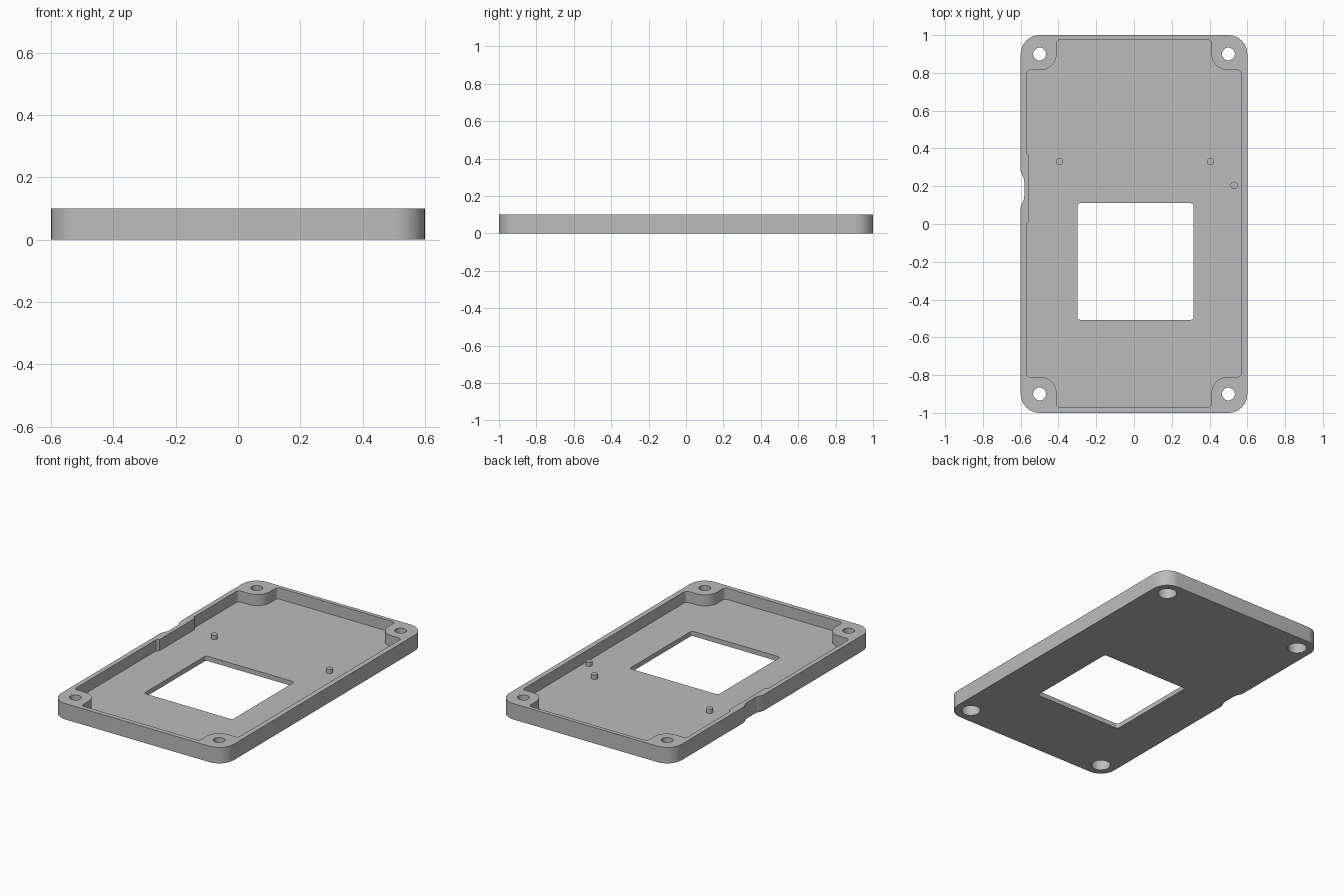
import bpy, bmesh, math
from mathutils import Vector

old = bpy.data.objects.get("Cube")
if old:
    bpy.data.objects.remove(old, do_unlink=True)

grey = bpy.data.materials.new("matte grey")
grey.use_nodes = True
colour = (0.5, 0.5, 0.5, 1)
grey.diffuse_color = colour
grey.node_tree.nodes["Principled BSDF"].inputs["Base Color"].default_value = colour


def rounded(corners, steps=8):
    """Turn (x, y, radius) corners into a loop with rounded corners."""
    loop = []
    for i, (x, y, r) in enumerate(corners):
        p = Vector((x, y))
        if r == 0:
            loop.append(p)
            continue
        a = (Vector(corners[i - 1][:2]) - p).normalized()
        b = (Vector(corners[(i + 1) % len(corners)][:2]) - p).normalized()
        half = a.angle(b) / 2
        centre = p + (a + b).normalized() * r / math.sin(half)
        start = p + a * r / math.tan(half) - centre
        end = p + b * r / math.tan(half) - centre
        sweep = start.angle_signed(end)
        for k in range(steps + 1):
            t = -sweep * k / steps
            c, s = math.cos(t), math.sin(t)
            loop.append(centre + Vector((start.x * c - start.y * s,
                                         start.x * s + start.y * c)))
    return loop


def circle(x, y, r, n=32):
    return [Vector((x + r * math.cos(math.tau * k / n),
                    y + r * math.sin(math.tau * k / n))) for k in range(n)]


def prism(name, loop, z0, z1):
    bm = bmesh.new()
    face = bm.faces.new([bm.verts.new((p.x, p.y, z0)) for p in loop])
    top = bmesh.ops.extrude_face_region(bm, geom=[face])["geom"]
    bmesh.ops.translate(bm, vec=(0, 0, z1 - z0),
                        verts=[g for g in top if isinstance(g, bmesh.types.BMVert)])
    bmesh.ops.recalc_face_normals(bm, faces=bm.faces)
    mesh = bpy.data.meshes.new(name)
    bm.to_mesh(mesh)
    bm.free()
    mesh.materials.append(grey)
    ob = bpy.data.objects.new(name, mesh)
    bpy.context.collection.objects.link(ob)
    return ob


def smooth(ob):
    bpy.ops.object.select_all(action="DESELECT")
    ob.select_set(True)
    bpy.context.view_layer.objects.active = ob
    bpy.ops.object.shade_smooth_by_angle(angle=math.radians(30))


def cut(ob, cutter):
    cutter.hide_render = True
    mod = ob.modifiers.new("cut", "BOOLEAN")
    mod.operation, mod.solver, mod.object = "DIFFERENCE", "EXACT", cutter
    bpy.ops.object.select_all(action="DESELECT")
    ob.select_set(True)
    bpy.context.view_layer.objects.active = ob
    bpy.ops.object.modifier_apply(modifier=mod.name)
    bpy.data.objects.remove(cutter, do_unlink=True)


HEIGHT, FLOOR = 0.1, 0.03

# Outer plate with a shallow scallop in the right edge
tray = prism("tray", rounded([
    (0.6, -1, 0.1), (0.6, 1, 0.1), (-0.6, 1, 0.1),
    (-0.6, 0.28, 0), (-0.581, 0.235, 0.06), (-0.581, 0.135, 0.06), (-0.6, 0.09, 0),
    (-0.6, -1, 0.1)]), 0, HEIGHT)

# Recess that leaves the rim, the corner bosses and the thicker wall by the scallop
L, R, B, T = -0.57, 0.567, -0.97, 0.975
bx, top_y, low_y, f, boss = 0.41, 0.815, -0.81, 0.02, 0.085
recess = rounded([
    (bx, B, f), (bx, low_y, boss), (R, low_y, f),
    (R, top_y, f), (bx, top_y, boss), (bx, T, f),
    (-bx, T, f), (-bx, top_y, boss), (L, top_y, f),
    (L, 0.375, 0), (-0.555, 0.36, 0), (-0.555, 0.015, 0), (L, 0, 0),
    (L, low_y, f), (-bx, low_y, boss), (-bx, B, f)])
cut(tray, prism("recess_cutter", recess, FLOOR, 0.2))

# Window through the floor
window = rounded([(-0.3, -0.507, 0.015), (0.316, -0.507, 0.015),
                  (0.316, 0.11, 0.015), (-0.3, 0.11, 0.015)])
cut(tray, prism("window_cutter", window, -0.1, 0.2))

# Counterbored screw holes
for x in (-0.5, 0.5):
    for y in (-0.9, 0.9):
        cut(tray, prism("hole_cutter", circle(x, y, 0.034), -0.1, 0.2))
        cut(tray, prism("bore_cutter", circle(x, y, 0.056), -0.1, 0.067))
smooth(tray)

# Locating pins on the floor
for i, (x, y) in enumerate([(-0.395, 0.33), (0.405, 0.33), (0.53, 0.205)]):
    smooth(prism(f"pin_{i + 1}", circle(x, y, 0.019, 24), FLOOR - 0.005, 0.057))
